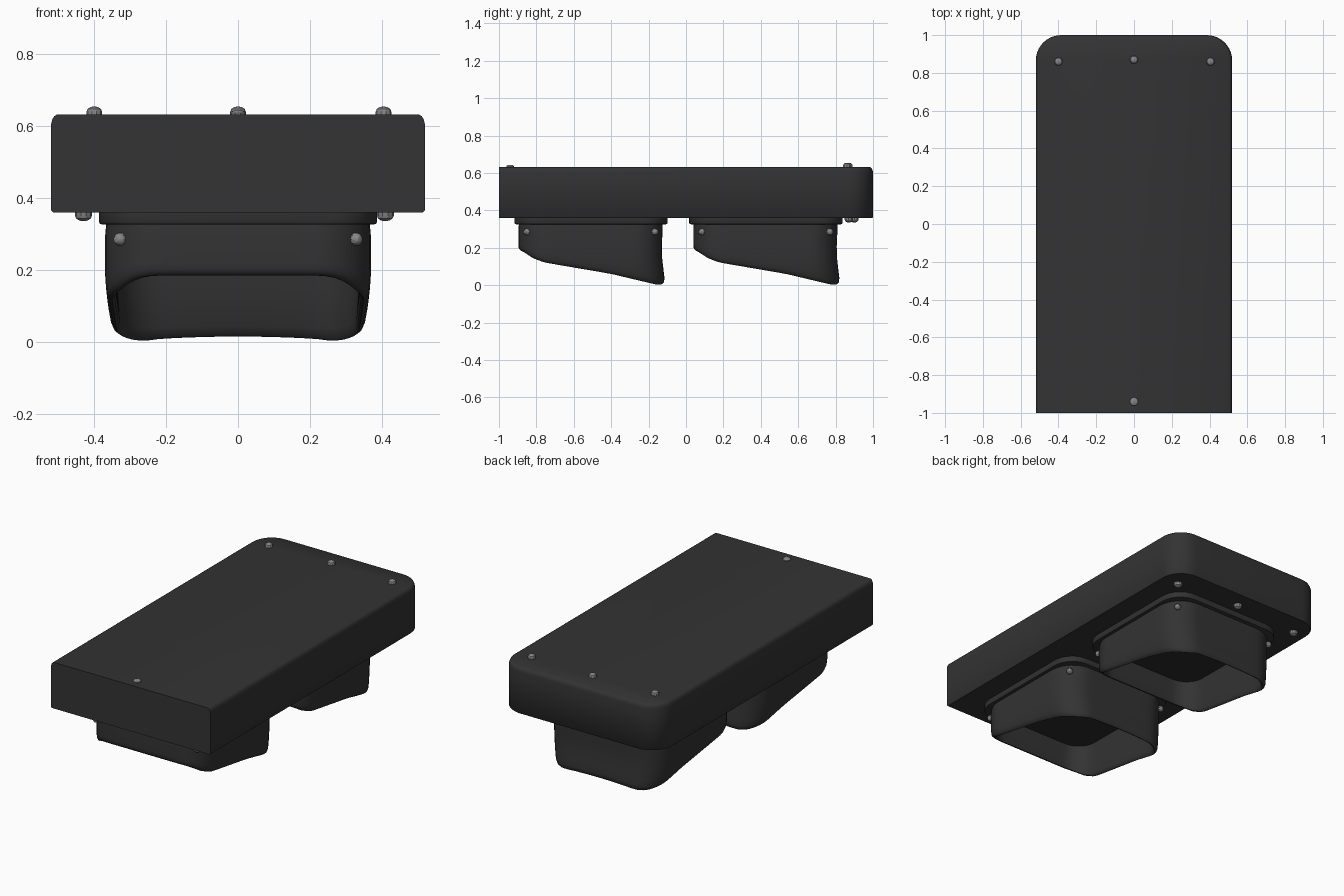
import bpy, bmesh, math
from mathutils import Vector

cube = bpy.data.objects.get("Cube")
if cube:
    bpy.data.objects.remove(cube)


def material(name, value, rough):
    m = bpy.data.materials.new(name)
    m.use_nodes = True
    colour = (value, value, value, 1)
    m.diffuse_color = colour
    bsdf = m.node_tree.nodes["Principled BSDF"]
    bsdf.inputs["Base Color"].default_value = colour
    bsdf.inputs["Roughness"].default_value = rough
    return m


BLACK = material("black plastic", 0.033, 0.6)
LENS = material("dark lens", 0.025, 0.4)
STEEL = material("screw steel", 0.24, 0.5)


def finish(bm, name, mats, angle=35):
    bmesh.ops.recalc_face_normals(bm, faces=bm.faces)
    mesh = bpy.data.meshes.new(name)
    bm.to_mesh(mesh)
    bm.free()
    for m in mats:
        mesh.materials.append(m)
    for p in mesh.polygons:
        p.use_smooth = True
    mesh.set_sharp_from_angle(angle=math.radians(angle))
    obj = bpy.data.objects.new(name, mesh)
    bpy.context.collection.objects.link(obj)
    return obj


def rounded_rect(hx, hy, r, corner=8, side=8):
    """Outline with arcs at the corners and subdivided straight sides."""
    arcs = []
    for i, (sx, sy) in enumerate([(1, 1), (-1, 1), (-1, -1), (1, -1)]):
        c = Vector((sx * (hx - r), sy * (hy - r)))
        arcs.append([c + r * Vector((math.cos(a), math.sin(a))) for a in
                     [(i + k / corner) * math.pi / 2 for k in range(corner + 1)]])
    pts = []
    for i, arc in enumerate(arcs):
        nxt = arcs[(i + 1) % 4][0]
        pts += arc + [arc[-1].lerp(nxt, k / side) for k in range(1, side)]
    return pts


def loft(bm, rings):
    """Skin a stack of rings, cap both ends and return the last cap."""
    loops = [[bm.verts.new(p) for p in ring] for ring in rings]
    n = len(loops[0])
    for a, b in zip(loops, loops[1:]):
        for i in range(n):
            j = (i + 1) % n
            bm.faces.new((a[i], a[j], b[j], b[i]))
    bm.faces.new(loops[0])
    return bm.faces.new(loops[-1])


# Housing: square front end, round back corners, softened side and back rims
def housing():
    def ring(inset, z):
        hx, r = 0.52 - inset, 0.135 - inset
        pts = [(-hx, -1, z), (hx, -1, z)]
        for sx, start in ((1, 0), (-1, 90)):
            for k in range(11):
                a = math.radians(start + 9 * k)
                pts.append((sx * (hx - r) + r * math.cos(a),
                            1 - inset - r + r * math.sin(a), z))
        return pts

    bm = bmesh.new()
    loft(bm, [ring(*s) for s in [(0.005, 0.36), (0, 0.365), (0, 0.606), (0.003, 0.618),
                                 (0.008, 0.627), (0.016, 0.632)]])
    finish(bm, "housing", [BLACK], 45)


# Lower lip of a visor: high at the front, deep at the back
LIP = [(-0.385, 0.19), (-0.36, 0.178), (-0.31, 0.145), (-0.25, 0.122),
       (0.1, 0.062), (0.33, 0.006), (0.36, 0.002), (0.39, 0.008)]


def lip_height(x, y):
    y = min(max(y, LIP[0][0]), LIP[-1][0])
    for (y0, z0), (y1, z1) in zip(LIP, LIP[1:]):
        if y <= y1:
            z = z0 + (z1 - z0) * (y - y0) / (y1 - y0)
            break
    return z + 0.01 * max(0, 1 - (x / 0.28) ** 2) * max(0, y / 0.39)


def visor(name, cy):
    def ring(inset, t):
        pts = []
        for p in rounded_rect(0.37 - inset, 0.388 - inset, 0.155 - inset):
            z = 0.335 + (lip_height(p.x, p.y) - 0.335) * t
            taper = 1 - 0.07 * max(0, (0.2 - z) / 0.2) ** 1.6
            waist = (0.014 * math.sin(math.pi * t) - 0.01 * t) * max(0, p.y / 0.388)
            pts.append((p.x * taper, p.y - waist + cy, z))
        return pts

    bm = bmesh.new()
    steps = [(0.004, 0), (0, 0.2), (0, 0.4), (0, 0.6), (0, 0.8), (0.001, 0.92),
             (0.006, 0.98), (0.014, 1), (0.022, 0.98), (0.028, 0.9),
             (0.032, 0.6), (0.036, 0.3), (0.04, 0.06)]
    lens = loft(bm, [ring(*s) for s in steps])
    lens.material_index = 1
    finish(bm, name, [BLACK, LENS], 50)


# Mounting flange with a softened lower edge
def flange(name, cy):
    bm = bmesh.new()
    profile = [(0.01, 0.326), (0.003, 0.328), (0, 0.333), (0, 0.364)]
    loft(bm, [[(p.x, p.y + cy, z) for p in rounded_rect(0.387 - d, 0.41 - d, 0.13 - d, 8, 1)]
              for d, z in profile])
    finish(bm, name, [BLACK])


# Domed screw head pointing along a direction
def screw(name, place, direction, radius=0.022, height=0.022):
    bm = bmesh.new()
    turn = Vector(direction).to_track_quat('Z', 'Y')
    profile = [(1, -0.3), (1, 0.35), (0.85, 0.7), (0.5, 0.95), (0.2, 1)]
    loft(bm, [[Vector(place) + turn @ Vector((radius * s * math.cos(k * math.pi / 5),
                                              radius * s * math.sin(k * math.pi / 5), height * h))
               for k in range(10)] for s, h in profile])
    finish(bm, name, [STEEL], 30)


housing()
for label, cy in (("front", -0.508), ("back", 0.427)):
    visor(label + "_visor", cy)
    flange(label + "_flange", cy)
    for sx, side in ((1, "left"), (-1, "right")):
        for sy, end in ((1, "rear"), (-1, "fore")):
            screw(f"{label}_visor_screw_{end}_{side}",
                  (sx * 0.324, cy + sy * 0.338, 0.285), (sx, sy, 0), 0.018, 0.024)

for i, (x, y, h) in enumerate([(-0.4, 0.86, 0.022), (0, 0.87, 0.022),
                               (0.405, 0.86, 0.022), (0, -0.94, 0.012)]):
    screw(f"top_screw_{i + 1}", (x, y, 0.632), (0, 0, 1), 0.022, h)
for i, (x, y) in enumerate([(-0.43, 0.87), (0, 0.9), (0.41, 0.87)]):
    screw(f"underside_screw_{i + 1}", (x, y, 0.36), (0, 0, -1), 0.024, 0.024)
